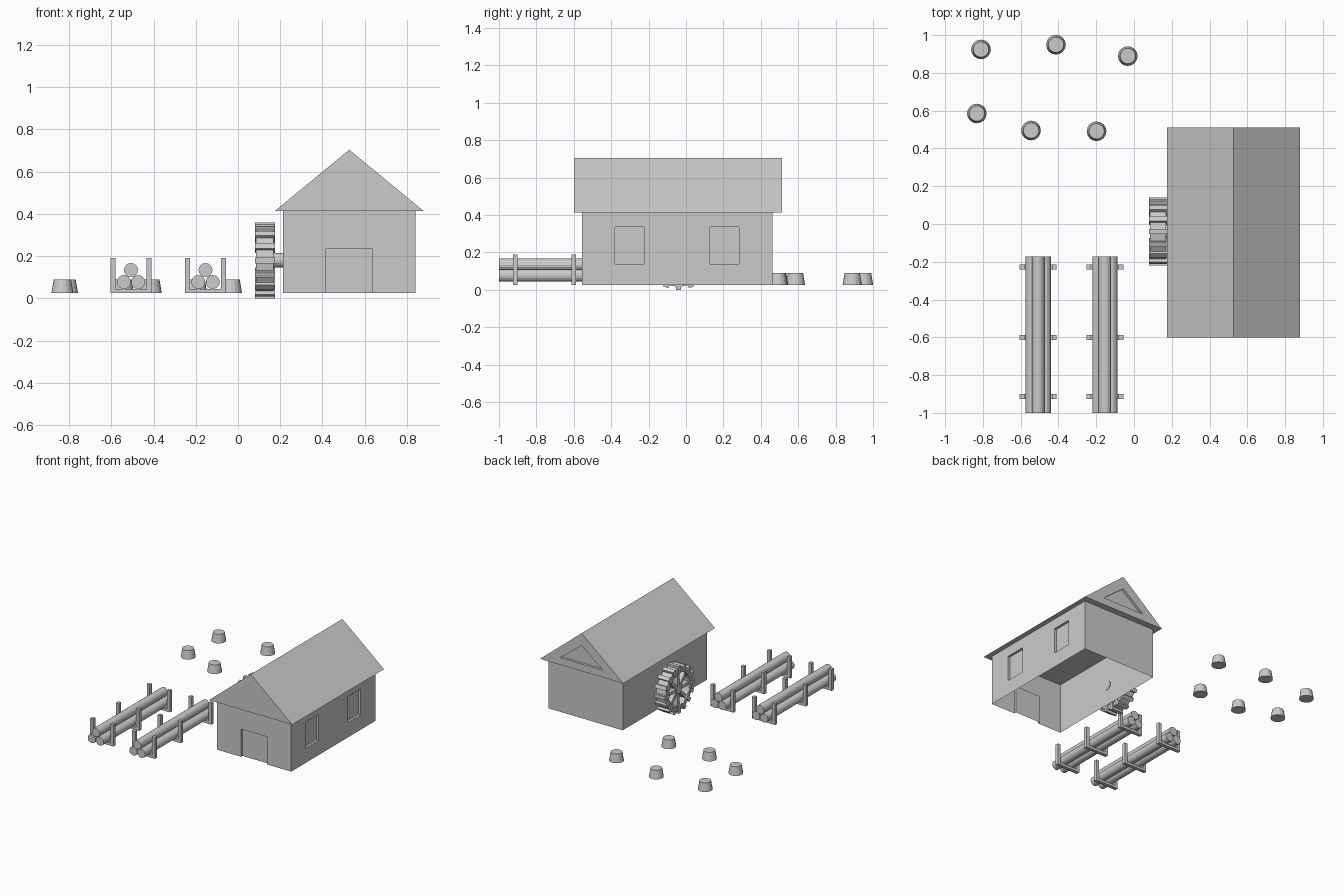
import bpy, bmesh
from math import pi, cos, sin
from mathutils import Matrix, Vector

if "Cube" in bpy.data.objects:
    bpy.data.objects.remove(bpy.data.objects["Cube"])

G = 0.025  # level the house, racks and stumps rest on


def finish(name, bm, normals=True):
    bmesh.ops.remove_doubles(bm, verts=bm.verts, dist=1e-5)
    if normals:
        bmesh.ops.recalc_face_normals(bm, faces=bm.faces)
    me = bpy.data.meshes.new(name)
    bm.to_mesh(me)
    bm.free()
    ob = bpy.data.objects.new(name, me)
    bpy.context.collection.objects.link(ob)
    return ob


def face(bm, pts):
    return bm.faces.new([bm.verts.new(p) for p in pts])


def box(bm, lo, hi, mat=Matrix()):
    lo, hi = Vector(lo), Vector(hi)
    m = mat @ Matrix.Translation((lo + hi) / 2) @ Matrix.Diagonal((*(hi - lo), 1))
    bmesh.ops.create_cube(bm, size=1, matrix=m)


def cyl(bm, c, r1, r2, depth, n, rot=Matrix()):
    bmesh.ops.create_cone(bm, cap_ends=True, segments=n, radius1=r1, radius2=r2,
                          depth=depth, matrix=Matrix.Translation(c) @ rot)


def wall(bm, at, us, vs, recessed, depth=0.018):
    """Grid panel; at(u, v, d) maps to space, chosen cells are pushed inward."""
    for i in range(len(us) - 1):
        for j in range(len(vs) - 1):
            c = [(us[i], vs[j]), (us[i + 1], vs[j]), (us[i + 1], vs[j + 1]), (us[i], vs[j + 1])]
            d = depth if (i, j) in recessed else 0
            face(bm, [at(u, v, d) for u, v in c])
            if d:
                for k in range(4):
                    if c[k][1] == c[(k + 1) % 4][1] == G:
                        continue  # doorway has no sill
                    a, b = c[k], c[(k + 1) % 4]
                    face(bm, [at(*a, 0), at(*b, 0), at(*b, d), at(*a, d)])


# house walls: open underneath, with recessed door and side windows
X0, X1, Y0, Y1, ZE = 0.212, 0.84, -0.555, 0.463, 0.413
bm = bmesh.new()
wall(bm, lambda u, v, d: (u, Y0 + d, v), [X0, 0.416, 0.634, X1], [G, 0.237, ZE], {(1, 0)})
wall(bm, lambda u, v, d: (X1 - d, u, v), [Y0, -0.38, -0.224, 0.128, 0.283, Y1],
     [G, 0.139, 0.336, ZE], {(1, 1), (3, 1)})
wall(bm, lambda u, v, d: (u, Y1, v), [X1, X0], [G, ZE], set())
wall(bm, lambda u, v, d: (X0, u, v), [Y1, Y0], [G, ZE], set())
finish("house_walls", bm, normals=False)

# gabled roof with a triangular recess in the back gable
RX, RF, RB = 0.527, -0.6, 0.512
tri = lambda y, w, z0, z1: [(RX - w, y, z0), (RX + w, y, z0), (RX, y, z1)]
loops = [tri(RF, 0.353, ZE, 0.704), tri(RB, 0.353, ZE, 0.704),
         tri(RB, 0.18, 0.468, 0.608), tri(RB - 0.018, 0.18, 0.468, 0.608)]
bm = bmesh.new()
for a, b in zip(loops, loops[1:]):
    for k in range(3):
        n = (k + 1) % 3
        face(bm, [a[k], a[n], b[n], b[k]])
face(bm, loops[0])
face(bm, loops[-1])
finish("roof", bm)

# water wheel: rim, paddles, spokes and hub around the x axis
WC = Vector((0.1275, -0.04, 0.18))
W, N = 0.0475, 16
to_x = Matrix.Rotation(pi / 2, 4, 'Y')
bm = bmesh.new()
section = [(-W + 0.006, 0.128), (W - 0.006, 0.128), (W - 0.006, 0.165), (-W + 0.006, 0.165)]
ring = [[(WC.x + x, WC.y + r * sin(2 * pi * i / N), WC.z + r * cos(2 * pi * i / N))
         for x, r in section] for i in range(N)]
for i in range(N):
    a, b = ring[i], ring[(i + 1) % N]
    for k in range(4):
        n = (k + 1) % 4
        face(bm, [a[k], a[n], b[n], b[k]])
finish("wheel_rim", bm)

bm = bmesh.new()
for i in range(N):
    m = Matrix.Translation(WC) @ Matrix.Rotation(2 * pi * i / N, 4, 'X')
    box(bm, (-W, -0.014, 0.125), (W, 0.014, 0.18), m)
finish("wheel_paddles", bm)

bm = bmesh.new()
for i in range(8):
    m = Matrix.Translation(WC) @ Matrix.Rotation(2 * pi * i / 8, 4, 'X')
    box(bm, (-0.035, -0.012, 0.02), (0.035, 0.012, 0.135), m)
finish("wheel_spokes", bm)

bm = bmesh.new()
cyl(bm, (0.152, WC.y, WC.z), 0.035, 0.035, 0.13, 16, to_x)
finish("wheel_axle", bm)

# two log racks, each with three cradles and three stacked logs
to_y = Matrix.Rotation(pi / 2, 4, 'X')
for label, cx in (("left", -0.507), ("right", -0.154)):
    bm = bmesh.new()
    for y in (-0.228, -0.6, -0.913):
        y0, y1 = y - 0.013, y + 0.013
        box(bm, (cx - 0.098, y0, G), (cx + 0.098, y1, G + 0.02))
        for s in (-1, 1):
            xa, xb = sorted((cx + s * 0.098, cx + s * 0.073))
            box(bm, (xa, y0, G + 0.02), (xb, y1, 0.19))
    finish(label + "_log_rack", bm)
    bm = bmesh.new()
    for dx, z in ((-0.034, 0.077), (0.034, 0.077), (0, 0.134)):
        cyl(bm, (cx + dx, -0.586, z), 0.033, 0.033, 0.828, 16, to_y)
    finish(label + "_logs", bm)

# tree stumps
bm = bmesh.new()
for x, y in ((-0.81, 0.924), (-0.413, 0.949), (-0.033, 0.889),
             (-0.832, 0.585), (-0.545, 0.495), (-0.198, 0.491)):
    cyl(bm, (x, y, G + 0.0325), 0.052, 0.041, 0.065, 16)
finish("tree_stumps", bm)
